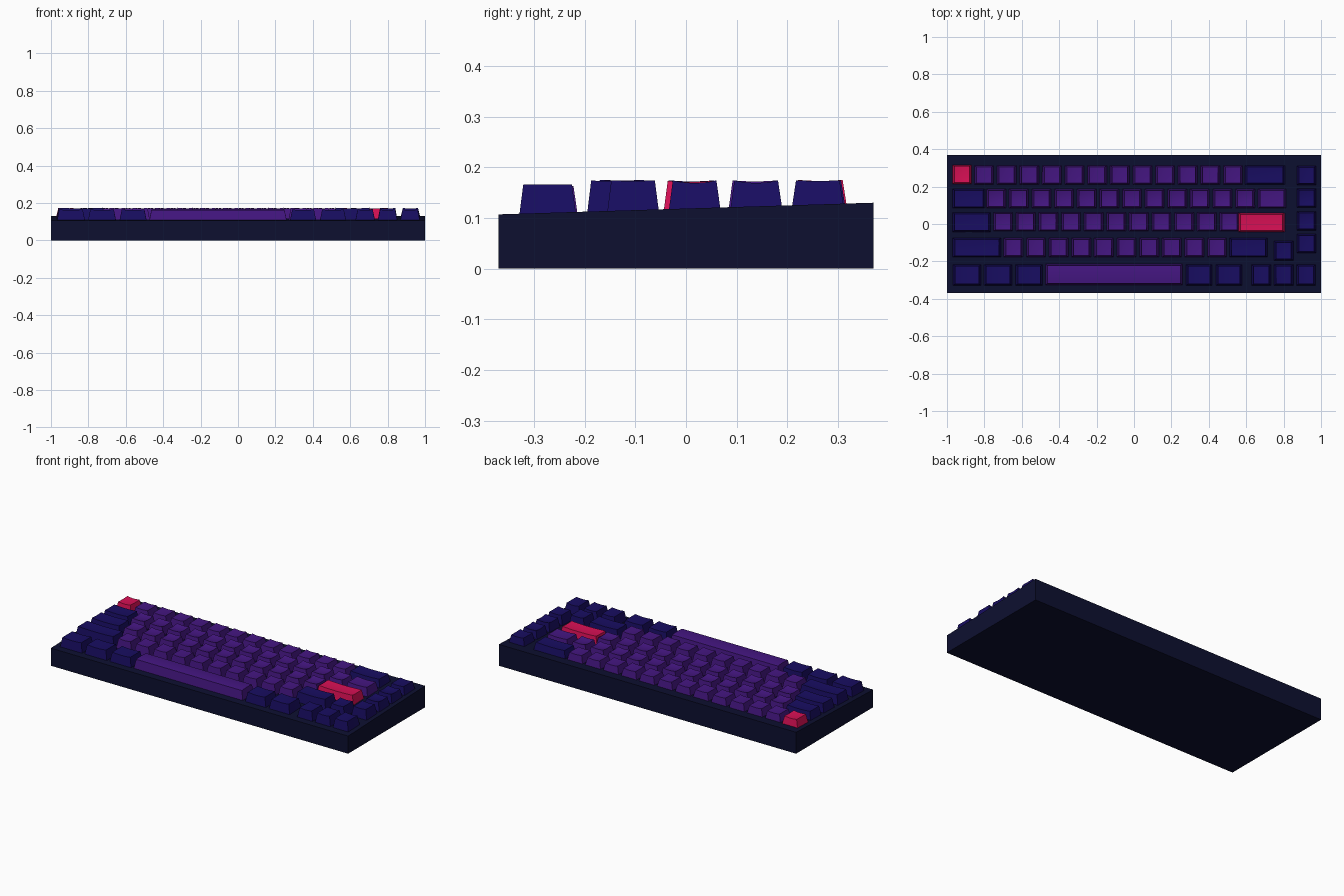
import bpy, bmesh, math

if "Cube" in bpy.data.objects:
    bpy.data.objects.remove(bpy.data.objects["Cube"])


def material(name, rgb):
    m = bpy.data.materials.new(name)
    m.diffuse_color = (*rgb, 1)
    m.use_nodes = True
    m.node_tree.nodes["Principled BSDF"].inputs["Base Color"].default_value = m.diffuse_color
    return m


CASE = material("case_navy", (0.004, 0.005, 0.03))
MOD = material("modifier_blue", (0.009, 0.004, 0.12))
ALPHA = material("letter_purple", (0.058, 0.008, 0.22))
RED = material("accent_red", (0.68, 0.005, 0.09))

HALF_X, HALF_Y = 1.0, 0.37
Z_FRONT, Z_BACK = 0.107, 0.130
PITCH = 0.121


def deck(y):
    """Height of the sloping case top."""
    return Z_FRONT + (Z_BACK - Z_FRONT) * (y + HALF_Y) / (2 * HALF_Y)


def add_object(name, bm, mat):
    bmesh.ops.recalc_face_normals(bm, faces=bm.faces)
    me = bpy.data.meshes.new(name)
    bm.to_mesh(me)
    bm.free()
    me.materials.append(mat)
    ob = bpy.data.objects.new(name, me)
    bpy.context.collection.objects.link(ob)
    return ob


def key(name, x, y, w, d, top, mat, dip_x=0.004, dip_y=0.0):
    """Tapered keycap with a dished top; w and d are the base size."""
    bm = bmesh.new()
    bmesh.ops.create_grid(bm, x_segments=6, y_segments=6, size=1)
    # Flare the rim of the top down to the base and close it
    rim = [e for e in bm.edges if e.is_boundary]
    ext = bmesh.ops.extrude_edge_only(bm, edges=rim)["geom"]
    base = {g for g in ext if isinstance(g, bmesh.types.BMVert)}
    bmesh.ops.contextual_create(
        bm, geom=[g for g in ext if isinstance(g, bmesh.types.BMEdge)])
    for v in bm.verts:
        u, t = v.co.x, v.co.y
        if v in base:
            yy = y + t * d / 2
            v.co = (x + u * w / 2, yy, deck(yy) - 0.004)
        else:
            z = top - dip_x * (1 - u * u) - dip_y * (1 - t * t)
            v.co = (x + u * (w / 2 - 0.012), y + t * (d / 2 - 0.008), z)
    return add_object(name, bm, mat)


# Wedge-shaped case: side profile extruded across the width
bm = bmesh.new()
profile = [(-HALF_Y, 0), (HALF_Y, 0), (HALF_Y, Z_BACK), (-HALF_Y, Z_FRONT)]
side = bm.faces.new([bm.verts.new((-HALF_X, y, z)) for y, z in profile])
ext = bmesh.ops.extrude_face_region(bm, geom=[side])["geom"]
bmesh.ops.translate(bm, vec=(2 * HALF_X, 0, 0),
                    verts=[g for g in ext if isinstance(g, bmesh.types.BMVert)])
add_object("case", bm, CASE)

keys = []

# Standard keys: row name, y, first x, count, top height, fore-aft dip
rows = [("number", 0.262, -0.802, 12, 0.174, 0.001),
        ("upper", 0.136, -0.737, 12, 0.174, 0.005),
        ("home", 0.012, -0.700, 11, 0.174, 0.005),
        ("lower", -0.126, -0.645, 10, 0.175, 0.001)]
for row, y, x0, count, top, dip in rows:
    for i in range(count):
        keys.append(key(f"{row}_row_key_{i + 1}", x0 + i * PITCH, y,
                        0.105, 0.102, top, ALPHA, dip_y=dip))

# Wide and accent keys: name, x, y, width, top height, material
special = [("escape_key", -0.92, 0.265, 0.105, 0.175, RED),
           ("backspace_key", 0.700, 0.262, 0.215, 0.174, MOD),
           ("tab_key", -0.883, 0.136, 0.175, 0.174, MOD),
           ("backslash_key", 0.738, 0.136, 0.150, 0.174, ALPHA),
           ("caps_key", -0.868, 0.010, 0.205, 0.174, MOD),
           ("enter_key", 0.682, 0.008, 0.250, 0.173, RED),
           ("left_shift_key", -0.840, -0.126, 0.260, 0.175, MOD),
           ("right_shift_key", 0.612, -0.126, 0.205, 0.175, MOD),
           ("up_arrow_key", 0.800, -0.143, 0.105, 0.174, MOD)]
for name, x, y, w, top, mat in special:
    keys.append(key(name, x, y, w, 0.104, top, mat, dip_y=0.002))

# Navigation column on the right
for i, name in enumerate(["home", "end", "page_up", "page_down"]):
    keys.append(key(f"{name}_key", 0.922, 0.260 - i * 0.1215, 0.105, 0.102,
                    0.174, MOD, dip_y=0.005 if i in (1, 2) else 0.001))

# Bottom row modifiers and arrows
bottom = [("control", -0.893, 0.150), ("system", -0.727, 0.150),
          ("left_alt", -0.561, 0.145), ("right_alt", 0.348, 0.140),
          ("function", 0.508, 0.140), ("left_arrow", 0.680, 0.105),
          ("down_arrow", 0.800, 0.105), ("right_arrow", 0.920, 0.105)]
for name, x, w in bottom:
    keys.append(key(f"{name}_key", x, -0.273, w, 0.112, 0.166, MOD))

# Space bar, crowned slightly front to back
keys.append(key("space_bar", -0.107, -0.270, 0.735, 0.112, 0.163, ALPHA,
                dip_x=0.0, dip_y=-0.003))

# Smooth the dished tops, keep the rims crisp
bpy.ops.object.select_all(action='DESELECT')
for k in keys:
    k.select_set(True)
bpy.context.view_layer.objects.active = keys[0]
bpy.ops.object.shade_smooth_by_angle(angle=math.radians(30))
